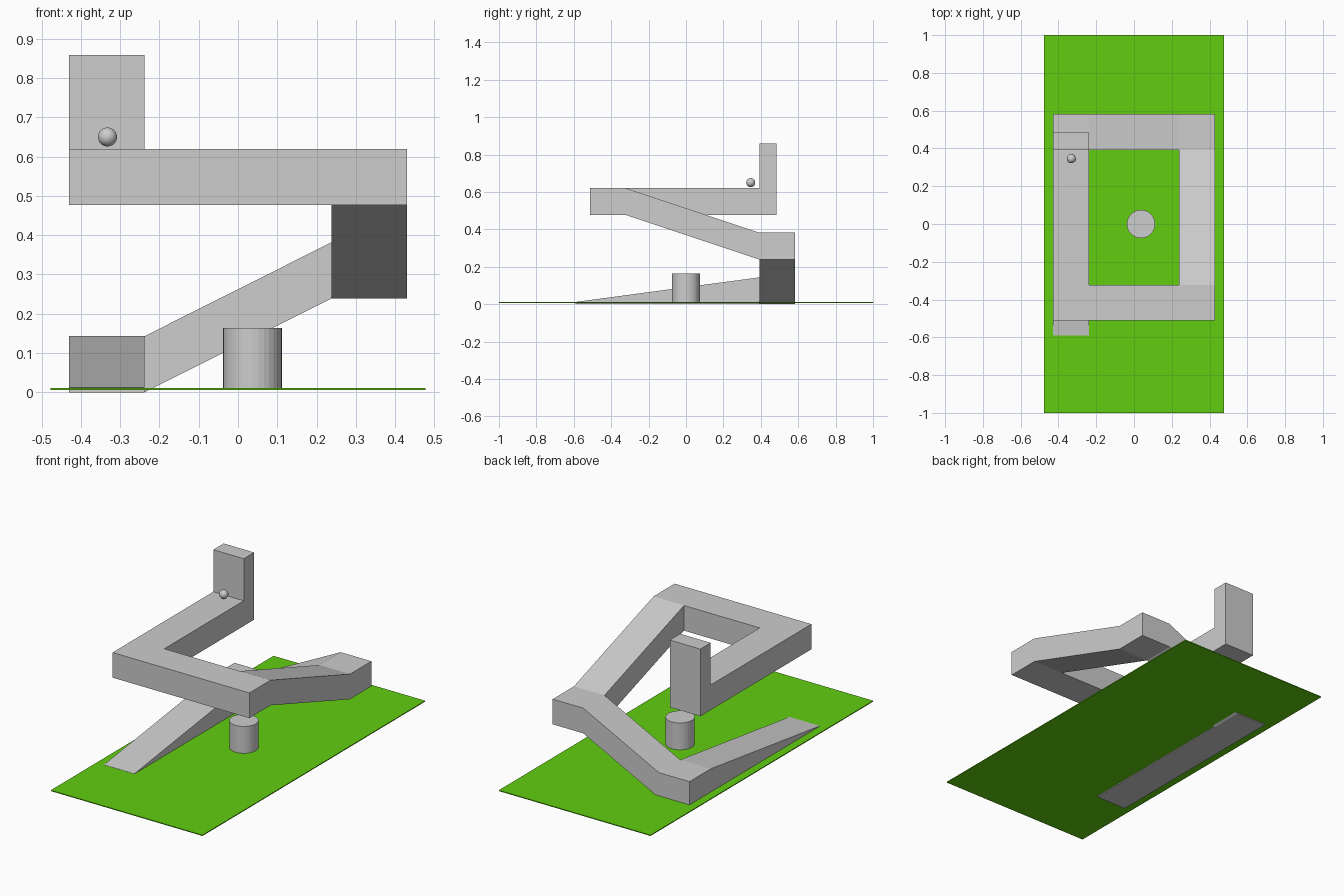
import bpy
import bmesh

if "Cube" in bpy.data.objects:
    bpy.data.objects.remove(bpy.data.objects["Cube"], do_unlink=True)


def material(name, rgb):
    mat = bpy.data.materials.new(name)
    mat.use_nodes = True
    color = (*rgb, 1.0)
    mat.diffuse_color = color
    mat.node_tree.nodes["Principled BSDF"].inputs["Base Color"].default_value = color
    return mat


grey = material("light grey", (0.61, 0.61, 0.61))
green = material("grass green", (0.12, 0.61, 0.005))


def extrude_profile(name, axis, profile, start, end, mat=grey):
    """Extrude a profile along x (points are y, z) or along y (points are x, z)."""
    bm = bmesh.new()
    if axis == "x":
        points = [(start, a, z) for a, z in profile]
        move = (end - start, 0, 0)
    else:
        points = [(a, start, z) for a, z in profile]
        move = (0, end - start, 0)
    face = bm.faces.new([bm.verts.new(p) for p in points])
    result = bmesh.ops.extrude_face_region(bm, geom=[face], use_keep_orig=True)
    verts = [v for v in result["geom"] if isinstance(v, bmesh.types.BMVert)]
    bmesh.ops.translate(bm, vec=move, verts=verts)
    bmesh.ops.recalc_face_normals(bm, faces=bm.faces)
    mesh = bpy.data.meshes.new(name)
    bm.to_mesh(mesh)
    bm.free()
    mesh.materials.append(mat)
    obj = bpy.data.objects.new(name, mesh)
    bpy.context.collection.objects.link(obj)
    return obj


# Track layout: outer and inner edges, beam depth and the height of each level
OUT, INN = 0.43, 0.238
BACK, BACK_IN = 0.583, 0.392
FRONT, FRONT_IN = -0.512, -0.322
DEPTH = 0.143
MID, HIGH = 0.239, 0.477

# Ground sheet
extrude_profile("ground", "x", [(-1, 0.006), (1, 0.006), (1, 0.011), (-1, 0.011)],
                -0.477, 0.477, green)

# Entry ramp with its level corner
extrude_profile("entry_ramp", "x",
                [(-0.59, 0), (BACK, 0), (BACK, DEPTH), (BACK_IN, DEPTH), (-0.59, 0.012)],
                -OUT, -INN)

# Rising beam along the back, ending in a level corner
extrude_profile("back_beam", "y",
                [(-INN, 0), (INN, MID), (OUT, MID),
                 (OUT, MID + DEPTH), (INN, MID + DEPTH), (-INN, DEPTH)],
                BACK_IN, BACK)

# Rising beam along the left side, ending in a level corner
extrude_profile("left_beam", "x",
                [(BACK_IN, MID), (FRONT_IN, HIGH), (FRONT, HIGH),
                 (FRONT, HIGH + DEPTH), (FRONT_IN, HIGH + DEPTH), (BACK_IN, MID + DEPTH)],
                INN, OUT)

# Level beam across the front
extrude_profile("front_beam", "y",
                [(-OUT, HIGH), (INN, HIGH), (INN, HIGH + DEPTH), (-OUT, HIGH + DEPTH)],
                FRONT, FRONT_IN)

# Level beam on the right side with an upright end wall
extrude_profile("right_beam_and_end_wall", "x",
                [(FRONT_IN, HIGH), (0.485, HIGH), (0.485, 0.859),
                 (BACK_IN, 0.859), (BACK_IN, HIGH + DEPTH), (FRONT_IN, HIGH + DEPTH)],
                -OUT, -INN)

# Short cylinder in the middle of the ground
bpy.ops.mesh.primitive_cylinder_add(vertices=32, radius=0.075, depth=0.154,
                                    location=(0.037, 0, 0.087))
cylinder = bpy.context.object
cylinder.name = "centre_cylinder"
cylinder.data.materials.append(grey)

# Ball resting near the end wall
bpy.ops.mesh.primitive_uv_sphere_add(segments=32, ring_count=16, radius=0.024,
                                     location=(-0.332, 0.346, 0.65))
ball = bpy.context.object
ball.name = "ball"
ball.data.materials.append(grey)
bpy.ops.object.shade_smooth()
